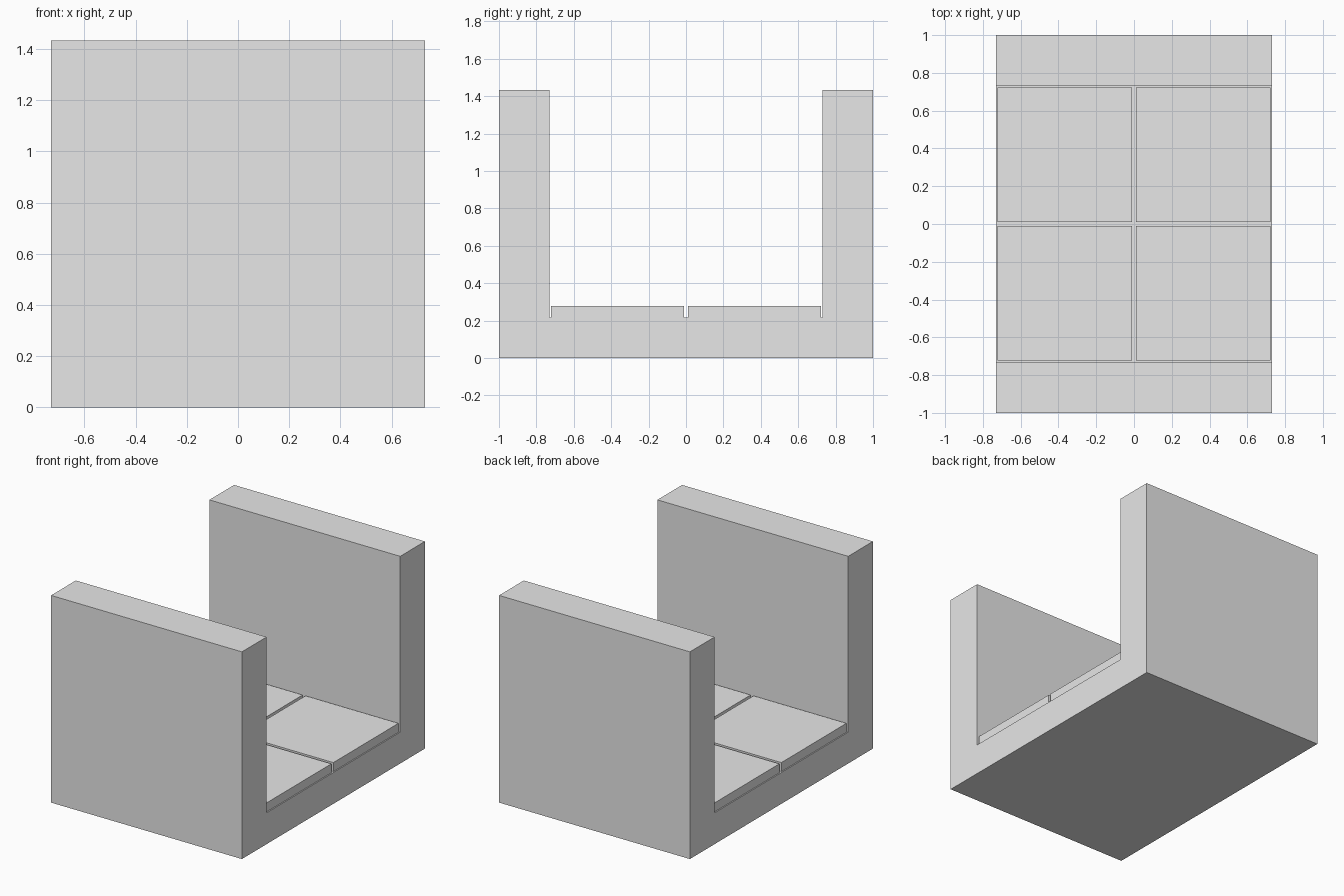
import bpy
import bmesh

if "Cube" in bpy.data.objects:
    bpy.data.objects.remove(bpy.data.objects["Cube"], do_unlink=True)

HALF_WIDTH, HALF_LENGTH, HEIGHT = 0.73, 1.0, 1.433
WALL_INNER, FLOOR = 0.73, 0.217
TILE, TILE_TOP, TILE_CENTRE = 0.711, 0.279, 0.3665

grey = bpy.data.materials.new("light grey")
grey.use_nodes = True
grey.diffuse_color = (0.8, 0.8, 0.8, 1)
grey.node_tree.nodes["Principled BSDF"].inputs["Base Color"].default_value = (0.8, 0.8, 0.8, 1)


def finish(name, bm):
    """Turn a bmesh into a grey object."""
    bmesh.ops.recalc_face_normals(bm, faces=bm.faces)
    mesh = bpy.data.meshes.new(name)
    bm.to_mesh(mesh)
    bm.free()
    mesh.materials.append(grey)
    obj = bpy.data.objects.new(name, mesh)
    bpy.context.collection.objects.link(obj)
    return obj


# U-shaped channel: floor and two end walls, extruded across the width
half = [(HALF_LENGTH, 0), (HALF_LENGTH, HEIGHT), (WALL_INNER, HEIGHT), (WALL_INNER, FLOOR)]
profile = half + [(-y, z) for y, z in reversed(half)]
bm = bmesh.new()
face = bm.faces.new([bm.verts.new((-HALF_WIDTH, y, z)) for y, z in profile])
extruded = bmesh.ops.extrude_face_region(bm, geom=[face])["geom"]
moved = [v for v in extruded if isinstance(v, bmesh.types.BMVert)]
bmesh.ops.translate(bm, verts=moved, vec=(2 * HALF_WIDTH, 0, 0))
finish("channel_body", bm)

# Four floor tiles with narrow gaps between them
for side, sx in (("right", -1), ("left", 1)):
    for end, sy in (("front", -1), ("back", 1)):
        bm = bmesh.new()
        bmesh.ops.create_cube(bm, size=1)
        bmesh.ops.scale(bm, verts=bm.verts, vec=(TILE, TILE, TILE_TOP - FLOOR))
        tile = finish(f"floor_tile_{end}_{side}", bm)
        tile.location = (sx * TILE_CENTRE, sy * TILE_CENTRE, (TILE_TOP + FLOOR) / 2)
